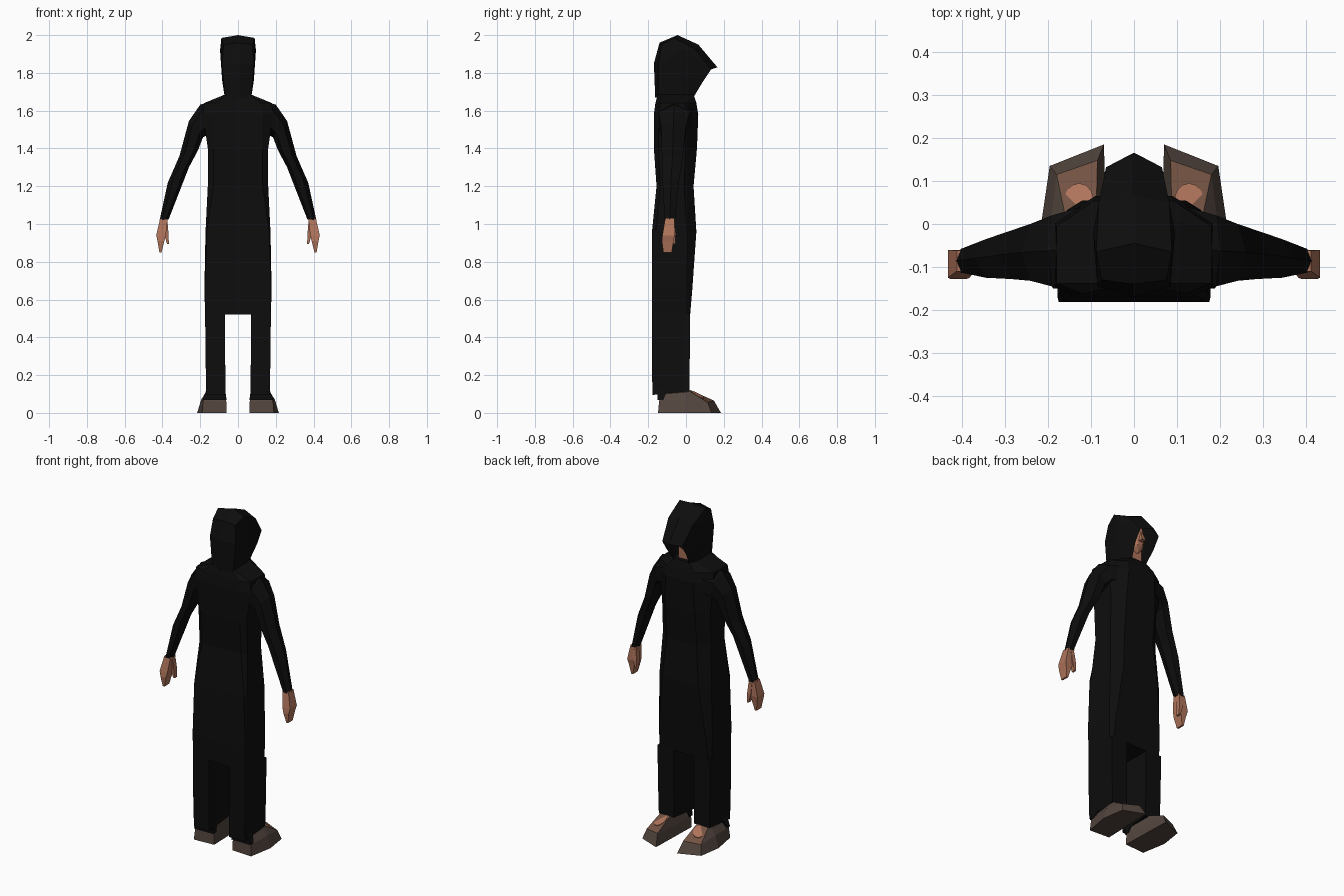
import bpy, bmesh, math
from mathutils import Vector

if "Cube" in bpy.data.objects:
    bpy.data.objects.remove(bpy.data.objects["Cube"])


def mat(name, c):
    m = bpy.data.materials.new(name)
    m.diffuse_color = (*c, 1)
    m.use_nodes = True
    m.node_tree.nodes["Principled BSDF"].inputs["Base Color"].default_value = m.diffuse_color
    return m


BLACK = mat("black_cloth", (0.004, 0.004, 0.004))
SKIN = mat("skin", (0.43, 0.175, 0.105))
LEATHER = mat("brown_leather", (0.17, 0.085, 0.055))
SOLE = mat("dark_shoe", (0.085, 0.06, 0.048))


def finish(name, bm, mats):
    bmesh.ops.recalc_face_normals(bm, faces=bm.faces)
    me = bpy.data.meshes.new(name)
    bm.to_mesh(me)
    bm.free()
    for m in mats:
        me.materials.append(m)
    ob = bpy.data.objects.new(name, me)
    bpy.context.collection.objects.link(ob)
    return ob


def loft(name, rings, mats, rule=None, mirror=False):
    """Skin a list of rings with equal point counts, capping both ends."""
    bm = bmesh.new()
    vs = [[bm.verts.new(p) for p in r] for r in rings]
    n = len(rings[0])
    for a, b in zip(vs, vs[1:]):
        for i in range(n):
            j = (i + 1) % n
            bm.faces.new((a[i], a[j], b[j], b[i]))
    bm.faces.new(vs[0])
    bm.faces.new(vs[-1])
    bmesh.ops.recalc_face_normals(bm, faces=bm.faces)
    if rule:
        for f in bm.faces:
            f.material_index = rule(f)
    ob = finish(name, bm, mats)
    if mirror:
        add_mirror(ob)
    return ob


def add_mirror(ob):
    ob.modifiers.new("mirror", "MIRROR").use_axis[0] = True


def box_ring(x0, x1, y0, y1, z0, z1=None):
    z1 = z0 if z1 is None else z1
    return [(x0, y0, z0), (x1, y0, z0), (x1, y1, z1), (x0, y1, z1)]


# Robe body: eight-sided sections (z, half width, back y, front y, front/back half width, chamfer depth)
def robe_ring(z, w, yb, yf, fw, bw, ch):
    half = [(fw, yf), (w, yf - ch), (w, yb + ch * .4), (bw, yb)]
    return [(x, y, z) for x, y in half] + [(-x, y, z) for x, y in reversed(half)]


robe = [(.52, .174, -.18, .022, .16, .172, .02),
        (.65, .178, -.181, .033, .155, .175, .03),
        (.96, .172, -.18, .055, .12, .165, .05),
        (1.20, .160, -.156, .04, .10, .13, .05),
        (1.40, .160, -.17, .058, .10, .13, .06),
        (1.58, .185, -.17, .065, .09, .13, .06),
        (1.64, .180, -.162, .055, .09, .12, .06),
        (1.685, .07, -.15, .04, .05, .06, .03)]
loft("robe", [robe_ring(*r) for r in robe], [BLACK])

# Split lower robe and dark heel cuffs
loft("robe_leg", [box_ring(.066, .168, -.178, .018, .095, .115),
                  box_ring(.068, .172, -.18, .02, .3),
                  box_ring(.068, .174, -.18, .022, .525)], [BLACK], mirror=True)
loft("heel_cuff", [box_ring(.06, .188, -.15, -.12, .068),
                   box_ring(.068, .168, -.15, -.1, .12)], [BLACK], mirror=True)


# Sleeves: six-sided tube between outer and inner outline points (x, z)
def sleeve_ring(outer, inner, y0, y1):
    o, i = Vector(outer), Vector(inner)
    c, h = (o + i) / 2, (o - i) / 2
    out = []
    for k in range(6):
        a = math.tau * k / 6
        p = c + h * math.cos(a)
        out.append((p.x, (y0 + y1) / 2 + (y1 - y0) / 2 * math.sin(a) / .866, p.y))
    return out


sleeve = [((.12, 1.655), (.12, 1.47), -.15, .04),
          ((.20, 1.632), (.165, 1.47), -.145, .02),
          ((.26, 1.545), (.185, 1.46), -.132, .0),
          ((.31, 1.36), (.212, 1.39), -.128, -.015),
          ((.372, 1.218), (.26, 1.30), -.125, -.035),
          ((.415, 1.02), (.367, 1.025), -.113, -.058)]
loft("sleeve", [sleeve_ring(*s) for s in sleeve], [BLACK], mirror=True)

# Hands with thumbs
loft("hand", [box_ring(.372, .412, -.11, -.062, 1.03),
              box_ring(.382, .433, -.125, -.06, .94),
              box_ring(.39, .426, -.128, -.066, .91),
              box_ring(.405, .416, -.12, -.075, .85)], [SKIN], mirror=True)
loft("thumb", [box_ring(.373, .395, -.09, -.06, 1.01),
               box_ring(.368, .392, -.083, -.054, .95),
               box_ring(.366, .376, -.078, -.056, .895)], [SKIN], mirror=True)

# Hood: one half built from a few key points, open at the face
P = dict(a=(0, -.045, 2), b=(.088, -.065, 1.985), c=(0, -.14, 1.96), c2=(.075, -.13, 1.95),
         d=(0, -.17, 1.85), d2=(.085, -.145, 1.85), e=(0, -.163, 1.67), e2=(.07, -.145, 1.67),
         s1=(.095, -.02, 1.92), s2=(.084, -.03, 1.76), s3=(.07, -.01, 1.67),
         f=(0, .065, 1.95), f2=(.082, .05, 1.925), g=(0, .166, 1.83), g2=(.065, .132, 1.818),
         h=(.065, .09, 1.755), k=(.05, .042, 1.675))
bm = bmesh.new()
V = {n: bm.verts.new(p) for n, p in P.items()}
for f in ("a b c2 c", "c c2 d2 d", "d d2 e2 e", "b s1 d2 c2", "d2 s1 s2", "d2 s2 s3 e2",
          "a f f2 b", "b f2 s1", "f g g2 f2", "s1 f2 g2", "s1 g2 h s2", "s2 h k s3"):
    bm.faces.new([V[n] for n in f.split()])
hood = finish("hood", bm, [BLACK])
add_mirror(hood)

# Head, nose and neck inside the hood
bm = bmesh.new()
bmesh.ops.create_icosphere(bm, subdivisions=2, radius=1)
for v in bm.verts:
    v.co = Vector((v.co.x * .06, v.co.y * .08 - .015, v.co.z * .105 + 1.83))
finish("head", bm, [SKIN])
loft("nose", [box_ring(-.014, .014, .03, .085, 1.795),
              box_ring(-.006, .006, .03, .066, 1.845)], [SKIN])
loft("neck", [box_ring(-.04, .04, -.08, .015, 1.66),
              box_ring(-.035, .035, -.07, .02, 1.76)], [SKIN])

# Shoes: sole outline, welt, sloping upper
shoe = [[(.06, -.14, 0), (.19, -.148, 0), (.216, 0, 0), (.196, .135, 0), (.07, .185, 0)],
        [(.062, -.138, .06), (.185, -.142, .065), (.195, 0, .07), (.18, .115, .055), (.085, .148, .065)],
        [(.07, -.12, .105), (.165, -.12, .1), (.17, 0, .11), (.16, .02, .115), (.088, .025, .12)]]
loft("shoe", shoe, [SOLE, LEATHER],
     lambda f: 1 if f.normal.z > .6 else 0, mirror=True)

# Bare skin opening on top of each shoe
bm = bmesh.new()
A, B, C = Vector(shoe[1][4]), Vector(shoe[2][4]), Vector(shoe[1][3])
nrm = (C - A).cross(B - A).normalized()
if nrm.z < 0:
    nrm = -nrm
vs = []
for i in range(12):
    t = math.tau * i / 12
    x, y = .128 + .034 * math.cos(t), .057 + .038 * math.sin(t)
    z = A.z - (nrm.x * (x - A.x) + nrm.y * (y - A.y)) / nrm.z
    vs.append(bm.verts.new((x, y, z + .004)))
face = bm.faces.new(vs)
ext = bmesh.ops.extrude_face_region(bm, geom=[face])
for v in ext["geom"]:
    if isinstance(v, bmesh.types.BMVert):
        v.co.z -= .008
add_mirror(finish("foot_opening", bm, [SKIN]))
